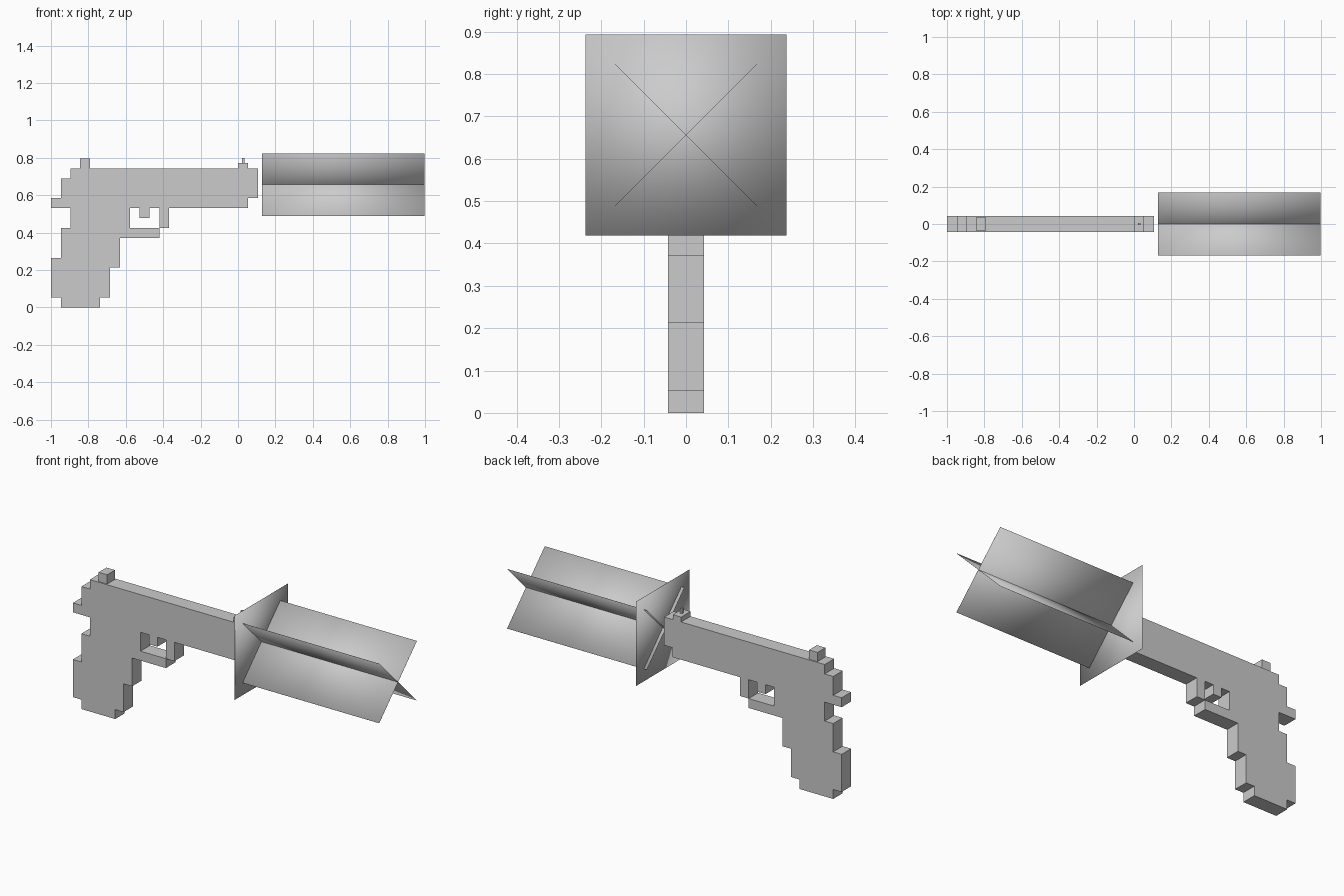
import bpy, bmesh, math
from mathutils import Matrix, Vector

cube = bpy.data.objects.get("Cube")
if cube:
    bpy.data.objects.remove(cube, do_unlink=True)

grey = bpy.data.materials.new("plain grey")
grey.use_nodes = True
colour = (0.6, 0.6, 0.6, 1)
grey.diffuse_color = colour
grey.node_tree.nodes["Principled BSDF"].inputs["Base Color"].default_value = colour

STEP_X, STEP_Z = 0.0527, 0.0531    # size of one stair step of the silhouette
HALF = 0.042                       # half thickness of the body


def finish(name, bm, smooth=False):
    bmesh.ops.recalc_face_normals(bm, faces=bm.faces)
    for f in bm.faces:
        f.smooth = smooth
    mesh = bpy.data.meshes.new(name)
    bm.to_mesh(mesh)
    bm.free()
    mesh.materials.append(grey)
    obj = bpy.data.objects.new(name, mesh)
    bpy.context.collection.objects.link(obj)
    return obj


def box(name, centre, size, roll=0, smooth=False):
    bm = bmesh.new()
    m = (Matrix.Translation(centre) @ Matrix.Rotation(roll, 4, "X")
         @ Matrix.Diagonal((*size, 1)))
    bmesh.ops.create_cube(bm, size=1, matrix=m)
    return finish(name, bm, smooth)


# Stepped body: grip, guard, trigger and barrel in one outline of grid steps
outline = [
    (1, 0), (5, 0), (5, 1), (6, 1), (6, 4), (7, 4), (7, 7), (11, 7),
    # guard opening with the trigger
    (11, 8), (8, 8), (8, 10), (9, 10), (9, 9), (10, 9), (10, 10), (11, 10),
    # guard post and barrel
    (11, 8), (12, 8), (12, 10), (20, 10), (20, 11), (21, 11), (21, 14),
    # stepped rear and grip back
    (2, 14), (2, 13), (1, 13), (1, 11), (0, 11), (0, 10), (2, 10),
    (2, 8), (1, 8), (1, 5), (0, 5), (0, 1), (1, 1),
]
bm = bmesh.new()
side = bm.faces.new([bm.verts.new((-1 + i * STEP_X, -HALF, j * STEP_Z))
                     for i, j in outline])
back = bmesh.ops.extrude_face_region(bm, geom=[side])["geom"]
bmesh.ops.translate(bm, vec=Vector((0, 2 * HALF, 0)),
                    verts=[v for v in back if isinstance(v, bmesh.types.BMVert)])
bmesh.ops.triangulate(bm, faces=[f for f in bm.faces if len(f.verts) > 4])
finish("body", bm)

# Sights on top of the barrel
box("rear_sight", (-0.818, 0, 0.769), (0.053, 0.07, 0.053))
box("front_sight_base", (0.027, 0, 0.757), (0.052, 2 * HALF, 0.028))
box("front_sight_pin", (0.027, 0, 0.785), (0.013, 0.013, 0.03))

# Muzzle flash: one square sheet and two crossed sheets, softly shaded
AXIS_Z, WIDTH, THIN = 0.656, 0.475, 0.0006
box("flash_square", (0.146, 0, AXIS_Z), (THIN, WIDTH, WIDTH), smooth=True)
for label, turn in (("left", 1), ("right", -1)):
    box("flash_blade_" + label, (0.5625, 0, AXIS_Z), (0.871, WIDTH, THIN),
        roll=turn * math.pi / 4, smooth=True)
